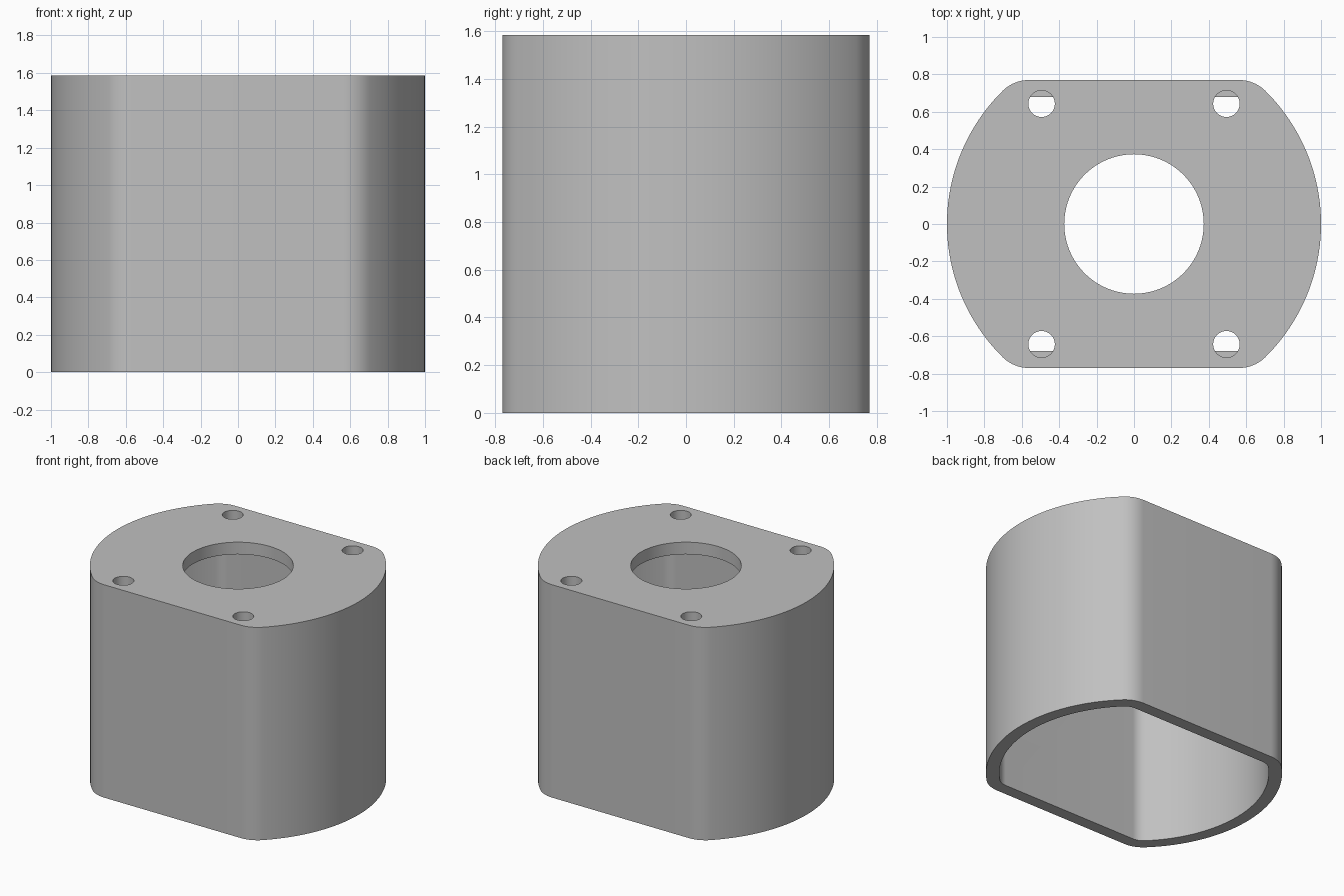
import bpy
import bmesh
import math

HEIGHT, WALL = 1.585, 0.09
RADIUS, FLAT, FILLET = 1.0, 0.77, 0.2

if "Cube" in bpy.data.objects:
    bpy.data.objects.remove(bpy.data.objects["Cube"], do_unlink=True)

grey = bpy.data.materials.new("plain grey")
grey.use_nodes = True
colour = (0.53, 0.53, 0.53, 1)
grey.diffuse_color = colour
grey.node_tree.nodes["Principled BSDF"].inputs["Base Color"].default_value = colour


def arc(cx, cy, r, start, end, steps):
    angles = [start + (end - start) * i / steps for i in range(steps + 1)]
    return [(cx + r * math.cos(a), cy + r * math.sin(a)) for a in angles]


def flattened_circle(inset):
    """Round outline with two flats and rounded corners, moved inward by inset."""
    cy = FLAT - FILLET
    cx = math.sqrt((RADIUS - FILLET) ** 2 - cy ** 2)
    a = math.atan2(cy, cx)
    r = FILLET - inset
    side = arc(0, 0, RADIUS - inset, -a, a, 40)
    upper = arc(cx, cy, r, a, math.pi / 2, 10)[1:]
    lower = arc(cx, -cy, r, -math.pi / 2, -a, 10)[:-1]
    half = lower + side + upper
    return half + [(-x, -y) for x, y in half]


def prism(name, outline, bottom, top):
    bm = bmesh.new()
    face = bm.faces.new([bm.verts.new((x, y, bottom)) for x, y in outline])
    moved = bmesh.ops.extrude_face_region(bm, geom=[face])["geom"]
    verts = [v for v in moved if isinstance(v, bmesh.types.BMVert)]
    bmesh.ops.translate(bm, verts=verts, vec=(0, 0, top - bottom))
    bmesh.ops.recalc_face_normals(bm, faces=bm.faces)
    mesh = bpy.data.meshes.new(name)
    bm.to_mesh(mesh)
    bm.free()
    mesh.materials.append(grey)
    obj = bpy.data.objects.new(name, mesh)
    bpy.context.collection.objects.link(obj)
    return obj


def hole(name, x, y, r, steps):
    outline = arc(x, y, r, 0, 2 * math.pi, steps)[:-1]
    return prism(name, outline, HEIGHT - WALL - 0.002, HEIGHT + 0.1)


# Outer body, open underneath
housing = prism("housing", flattened_circle(0), 0, HEIGHT)

# Cavity, central opening and four screw holes
cutters = [prism("cavity_cutter", flattened_circle(WALL), -0.1, HEIGHT - WALL),
           hole("centre_cutter", 0, 0, 0.373, 80)]
for sx in (-1, 1):
    for sy in (-1, 1):
        cutters.append(hole("screw_hole_cutter", sx * 0.494, sy * 0.643, 0.071, 32))

bpy.ops.object.select_all(action="DESELECT")
housing.select_set(True)
bpy.context.view_layer.objects.active = housing
for cutter in cutters:
    cutter.hide_render = True
    cut = housing.modifiers.new("cut", "BOOLEAN")
    cut.operation = "DIFFERENCE"
    cut.solver = "EXACT"
    cut.object = cutter
    bpy.ops.object.modifier_apply(modifier=cut.name)
    bpy.data.objects.remove(cutter, do_unlink=True)

bpy.ops.object.shade_smooth_by_angle(angle=math.radians(30))
